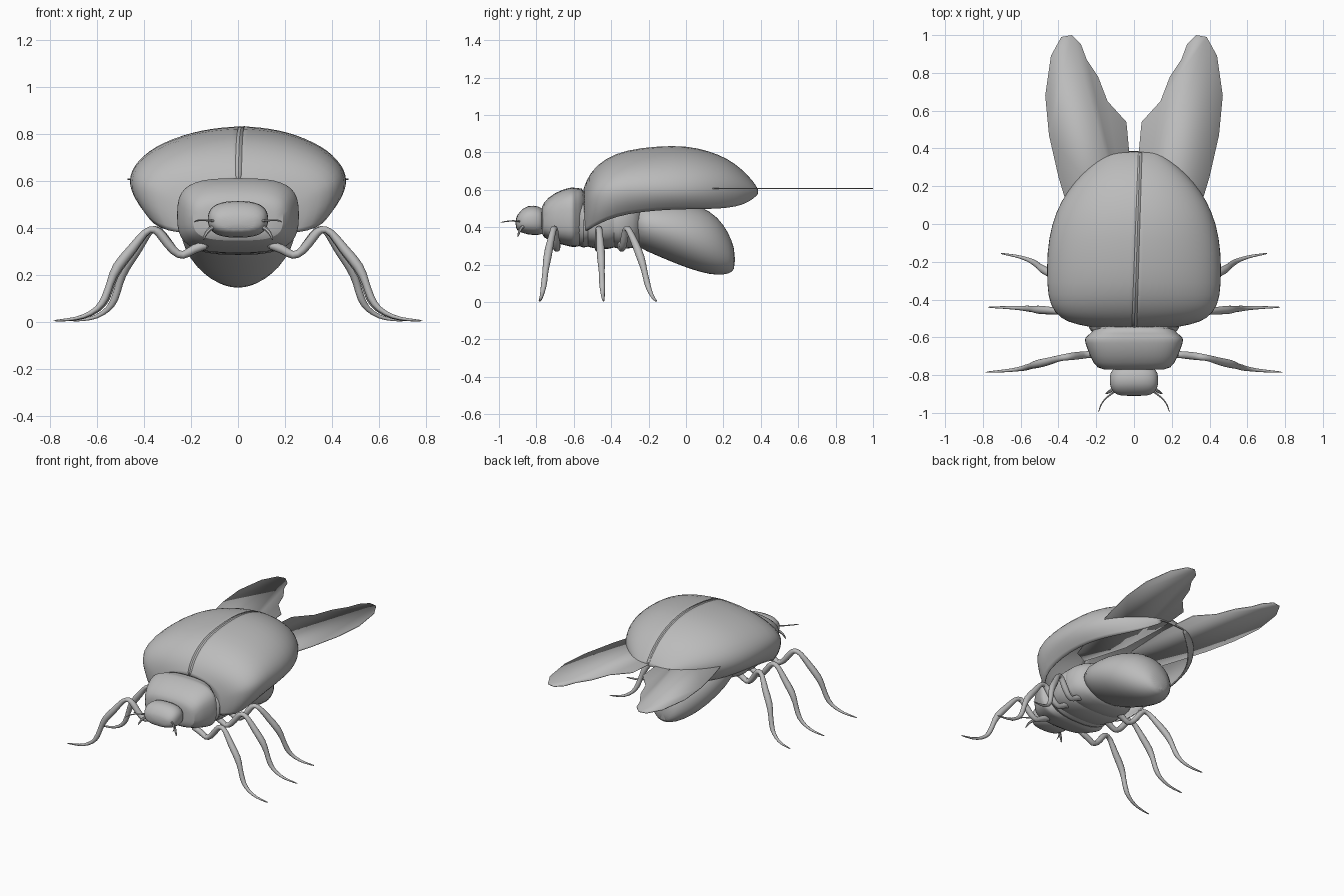
import bpy, bmesh
from math import sin, cos, pi
from mathutils import Vector

if "Cube" in bpy.data.objects:
    bpy.data.objects.remove(bpy.data.objects["Cube"])

grey = bpy.data.materials.new("plain grey")
grey.use_nodes = True
tone = (0.5, 0.5, 0.5, 1)
grey.diffuse_color = tone
grey.node_tree.nodes["Principled BSDF"].inputs["Base Color"].default_value = tone


def finish(name, bm, levels=1, thick=0, angle=1.0):
    bmesh.ops.recalc_face_normals(bm, faces=bm.faces)
    mesh = bpy.data.meshes.new(name)
    bm.to_mesh(mesh)
    bm.free()
    mesh.materials.append(grey)
    ob = bpy.data.objects.new(name, mesh)
    bpy.context.collection.objects.link(ob)
    if levels:
        mod = ob.modifiers.new("smooth", 'SUBSURF')
        mod.levels = mod.render_levels = levels
    if thick:
        mod = ob.modifiers.new("shell", 'SOLIDIFY')
        mod.thickness = thick
        mod.offset = 0
    bpy.ops.object.select_all(action='DESELECT')
    ob.select_set(True)
    bpy.context.view_layer.objects.active = ob
    bpy.ops.object.shade_smooth_by_angle(angle=angle)
    return ob


def skin(name, rings, closed=True, **kw):
    """Bridge successive rings of points; closed rings also get end caps."""
    bm = bmesh.new()
    rows = [[bm.verts.new(p) for p in ring] for ring in rings]
    n = len(rows[0])
    for a, b in zip(rows, rows[1:]):
        for i in range(n if closed else n - 1):
            j = (i + 1) % n
            bm.faces.new((a[i], a[j], b[j], b[i]))
    if closed:
        bm.faces.new(rows[0])
        bm.faces.new(rows[-1])
    return finish(name, bm, **kw)


def loft(name, stations, power=2.0, n=20):
    """Stations along y: (y, half width, bottom, top) with superellipse sections."""
    def se(v):
        return (1 if v > 0 else -1) * abs(v) ** (2 / power)
    rings = []
    for y, w, lo, hi in stations:
        ring = []
        for i in range(n):
            a = 2 * pi * (i + 0.5) / n
            ring.append((w * se(cos(a)), y, (lo + hi) / 2 + (hi - lo) / 2 * se(sin(a))))
        rings.append(ring)
    return skin(name, rings)


def tube(name, path, n=8):
    """Path points: (x, y, z, radius)."""
    pts = [Vector(p[:3]) for p in path]
    rings = []
    for i, p in enumerate(pts):
        d = (pts[min(i + 1, len(pts) - 1)] - pts[max(i - 1, 0)]).normalized()
        u = d.cross(Vector((0, 1, 0))).normalized()
        v = d.cross(u)
        r = path[i][3] * 1.08
        rings.append([p + r * (u * cos(2 * pi * k / n) + v * sin(2 * pi * k / n))
                      for k in range(n)])
    return skin(name, rings)


# Body
loft("head", [(-.75, .10, .37, .49), (-.785, .13, .355, .515), (-.85, .132, .36, .52),
              (-.89, .115, .375, .485), (-.912, .08, .39, .45)], 2.6)
loft("pronotum", [(-.772, .13, .38, .49), (-.77, .20, .345, .53), (-.70, .235, .315, .59),
                  (-.62, .265, .295, .615), (-.60, .262, .292, .615), (-.585, .235, .295, .608),
                  (-.53, .20, .30, .62)], 3.2)
loft("thorax", [(-.60, .22, .30, .55), (-.54, .25, .285, .56), (-.525, .235, .30, .56),
                (-.51, .255, .285, .57), (-.40, .26, .28, .58), (-.385, .245, .295, .58),
                (-.37, .26, .28, .58), (-.28, .24, .285, .58), (-.22, .17, .31, .55)], 2.7)
loft("abdomen", [(-.30, .18, .31, .54), (-.22, .24, .275, .55), (-.05, .25, .20, .55),
                 (.08, .22, .155, .515), (.17, .17, .14, .46), (.23, .11, .15, .37),
                 (.263, .06, .17, .28)])

# Wing cases: y, half width, rim height, side height, top height
case = [(-.545, .20, .38, .46, .60), (-.53, .30, .38, .52, .645), (-.50, .39, .40, .56, .70),
        (-.43, .445, .44, .585, .765), (-.32, .46, .475, .60, .81), (-.15, .46, .495, .60, .83),
        (0, .435, .50, .60, .832), (.12, .385, .50, .60, .805), (.22, .315, .505, .60, .765),
        (.30, .235, .52, .595, .705), (.36, .15, .555, .59, .64), (.382, .10, .58, .59, .60)]
# Hind wing outline (x, y)
wing = [(.12, -.35), (.03, -.05), (.015, .27), (.04, .54), (.14, .65), (.19, .78), (.25, .87),
        (.28, .95), (.33, 1), (.385, .99), (.44, .89), (.47, .68), (.45, .47), (.40, .25),
        (.34, .05), (.22, -.30)]

# Shared leg profile: x, z, radius, and share of the sideways sweep
leg = [(.12, .33, .02, 0), (.19, .315, .02, 0), (.235, .275, .018, 0), (.275, .30, .02, .05),
       (.325, .37, .021, .1), (.355, .40, .018, .15), (.395, .39, .016, .2),
       (.45, .31, .021, .4), (.52, .235, .024, .55), (.545, .165, .014, .65),
       (.565, .10, .018, .72), (.595, .055, .012, .8), (.66, .02, .009, .9),
       (.72, .01, .006, .95), (.79, .005, .004, 1)]

for side, s in (("left", 1), ("right", -1)):
    rings = []
    for y, w, rim, mid, top in case:
        t = (y + .545) / .93
        inner = s * (.035 * t - .012 if s > 0 else .028 * t + .015)
        ring = []
        for k in range(9):
            a = pi / 2 * k / 8
            ring.append((s * (inner + (w - inner) * sin(a)), y, mid + (top - mid) * cos(a)))
        for q in (.35, .7, 1):
            ring.append((s * w * (1 - .15 * q * q), y, mid + (rim - mid) * q))
        rings.append(ring)
    skin(side + "_wing_case", rings, closed=False, thick=.008)

    bm = bmesh.new()
    bm.faces.new([bm.verts.new((s * x, y, .608)) for x, y in wing])
    finish(side + "_hind_wing", bm, levels=0, thick=.005, angle=.5)

    # Legs: root y, tip y, reach
    for part, y0, y1, reach in (("front", -.69, -.785, 1), ("middle", -.47, -.44, .985),
                                ("rear", -.345, -.155, .9)):
        tube(f"{side}_{part}_leg",
             [(s * (x if x < .3 else .3 + (x - .3) * (reach * .79 - .3) / .49),
               y0 + (y1 - y0) * f, z, r) for x, z, r, f in leg])

    # Feelers and mouth palps
    tube(side + "_antenna", [(s * .08, -.87, .43, .007), (s * .12, -.90, .432, .005),
                             (s * .155, -.925, .435, .004), (s * .178, -.96, .432, .004),
                             (s * .188, -.998, .425, .002)], 6)
    tube(side + "_palp", [(s * .08, -.85, .41, .012), (s * .11, -.875, .405, .011),
                          (s * .135, -.89, .385, .009), (s * .15, -.90, .345, .004)], 6)
